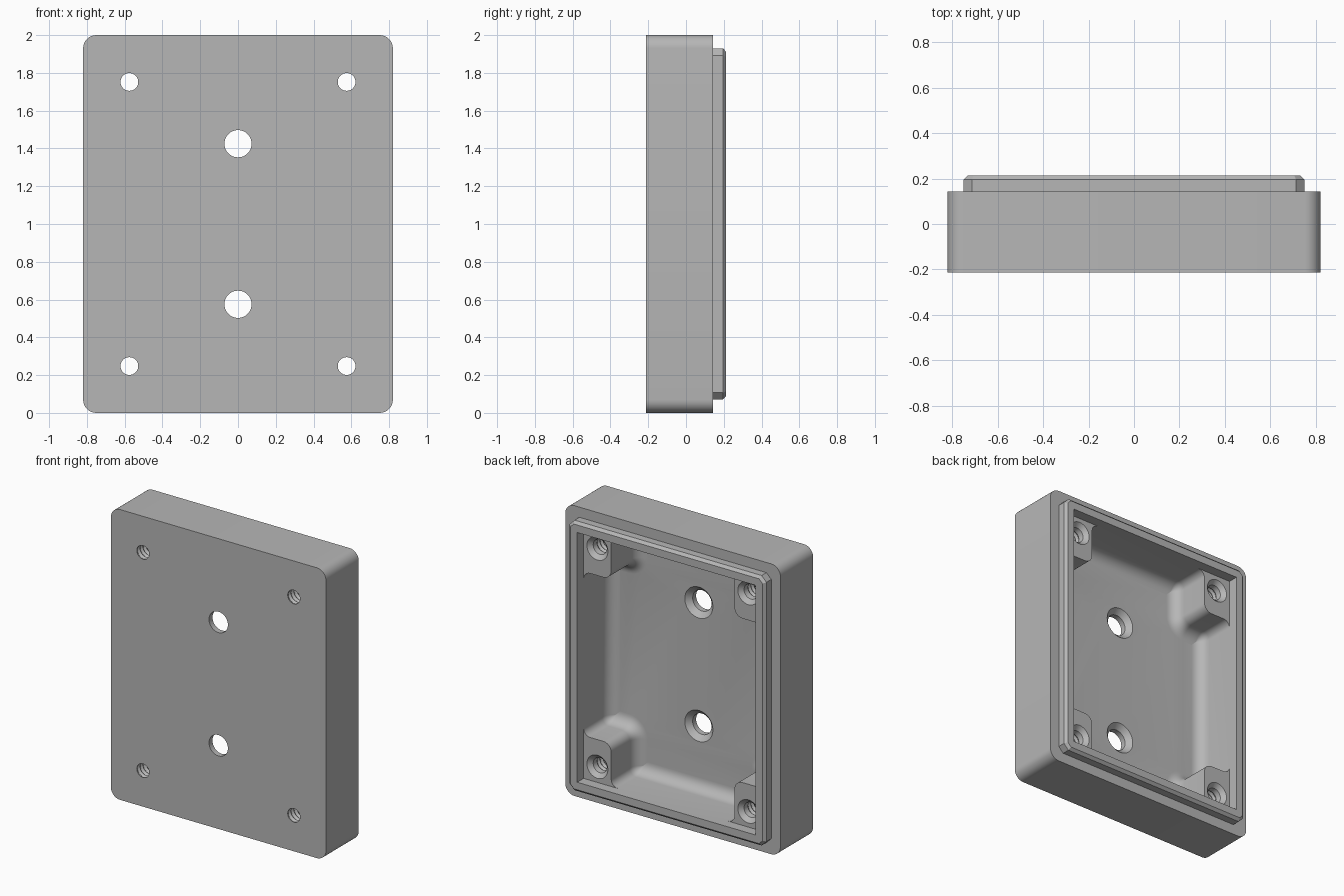
import bpy
import bmesh
from math import sin, cos, pi, radians
from mathutils import Vector

if "Cube" in bpy.data.objects:
    bpy.data.objects.remove(bpy.data.objects["Cube"], do_unlink=True)

# Main depths along y
FRONT, RIM, BACK, FLOOR = -0.213, 0.143, 0.213, -0.14
OPEN_X, OPEN_Z = 0.68, 0.86      # half size of the opening
POST_X, POST_Z = 0.47, 0.565     # inner corner of the screw posts

grey = bpy.data.materials.new("plain grey")
grey.use_nodes = True
colour = (0.47, 0.47, 0.47, 1)
grey.diffuse_color = colour
grey.node_tree.nodes["Principled BSDF"].inputs["Base Color"].default_value = colour


def outline(corners, radii, inset=0.0, steps=8):
    """Right-angled outline, offset inwards, with each corner rounded."""
    pts = [Vector(c) for c in corners]
    out = []
    for i, p in enumerate(pts):
        d0 = (p - pts[i - 1]).normalized()
        d1 = (pts[(i + 1) % len(pts)] - p).normalized()
        n0, n1 = Vector((-d0.y, d0.x)), Vector((-d1.y, d1.x))
        s = 1 if d0.cross(d1) > 0 else -1
        r = max(radii[i % len(radii)] - s * inset, 0.001)
        centre = p + (n0 + n1) * (inset + s * r)
        for k in range(steps + 1):
            a = pi / 2 * k / steps
            out.append(centre - s * r * (n0 * cos(a) + n1 * sin(a)))
    return out


def rectangle(hx, hz):
    return [(hx, hz), (-hx, hz), (-hx, -hz), (hx, -hz)]


def loft(name, rings, x=0.0, z=1.0):
    """Solid through rings given as (y, outline), capped at both ends."""
    bm = bmesh.new()
    loops = [[bm.verts.new((x + p[0], y, z + p[1])) for p in ring]
             for y, ring in rings]
    for a, b in zip(loops, loops[1:]):
        for i in range(len(a)):
            j = (i + 1) % len(a)
            bm.faces.new((a[i], a[j], b[j], b[i]))
    bm.faces.new(loops[0])
    bm.faces.new(loops[-1])
    bmesh.ops.recalc_face_normals(bm, faces=bm.faces)
    mesh = bpy.data.meshes.new(name)
    bm.to_mesh(mesh)
    bm.free()
    mesh.materials.append(grey)
    obj = bpy.data.objects.new(name, mesh)
    bpy.context.collection.objects.link(obj)
    return obj


def lathe(name, profile, x, z, sides=32):
    """Round cutter along y from (radius, y) pairs."""
    rings = [(y, [(r * cos(2 * pi * k / sides), r * sin(2 * pi * k / sides))
                  for k in range(sides)]) for r, y in profile]
    return loft(name, rings, x, z)


def combine(target, tool, operation):
    tool.hide_render = True
    mod = target.modifiers.new(operation.lower(), "BOOLEAN")
    mod.object, mod.operation, mod.solver = tool, operation, "EXACT"
    bpy.context.view_layer.objects.active = target
    bpy.ops.object.modifier_apply(modifier=mod.name)
    bpy.data.objects.remove(tool, do_unlink=True)


# Rounded outer shell
shell_ring = outline(rectangle(0.82, 1.0), [0.07])
case = loft("enclosure_half", [(FRONT, shell_ring), (RIM, shell_ring)])

# Raised lip with chamfered corners and edge
lip_ring = outline(rectangle(0.75, 0.93), [0.037], steps=1)
lip_top = outline(rectangle(0.732, 0.912), [0.026], steps=1)
lip = loft("lip", [(0.0, lip_ring), (BACK - 0.018, lip_ring), (BACK, lip_top)])
combine(case, lip, "UNION")

# Cavity around four corner posts, with a rounded floor edge
quarter = [(OPEN_X, POST_Z), (POST_X, POST_Z), (POST_X, OPEN_Z)]
corners = []
for sx, sz in ((1, 1), (-1, 1), (-1, -1), (1, -1)):
    part = [(sx * px, sz * pz) for px, pz in quarter]
    corners += part if sx * sz > 0 else part[::-1]
fillet = 0.08
rings = []
for k in range(9):
    a = pi / 2 * k / 8
    rings.append((FLOOR + fillet * (1 - cos(a)),
                  outline(corners, [0.05, 0.06, 0.05], fillet * (1 - sin(a)))))
rings.append((0.3, rings[-1][1]))
combine(case, loft("cavity_cutter", rings), "DIFFERENCE")

# Full opening above the posts
mouth = rectangle(OPEN_X, OPEN_Z)
combine(case, loft("mouth_cutter", [(RIM, mouth), (0.3, mouth)]), "DIFFERENCE")

# Countersunk holes in the floor
for z in (0.575, 1.425):
    profile = [(0.072, -0.3), (0.072, -0.175), (0.107, FLOOR), (0.107, 0.0)]
    combine(case, lathe("floor_hole_cutter", profile, 0, z, 48), "DIFFERENCE")

# Threaded, countersunk holes through the posts
pitch = 0.032
thread = [(0.047, -0.3), (0.047, FRONT + 0.004)]
y = FRONT + 0.004
while y + pitch < RIM - 0.035:
    thread += [(0.056, y + pitch * 0.45), (0.056, y + pitch * 0.55), (0.047, y + pitch)]
    y += pitch
thread += [(0.052, RIM - 0.028), (0.08, RIM), (0.08, 0.3)]
for x in (-0.575, 0.575):
    for z in (0.248, 1.752):
        combine(case, lathe("post_hole_cutter", thread, x, z), "DIFFERENCE")

# Smooth rounded surfaces, sharp edges kept
bpy.ops.object.select_all(action="DESELECT")
case.select_set(True)
bpy.context.view_layer.objects.active = case
bpy.ops.object.shade_smooth_by_angle(angle=radians(30))
